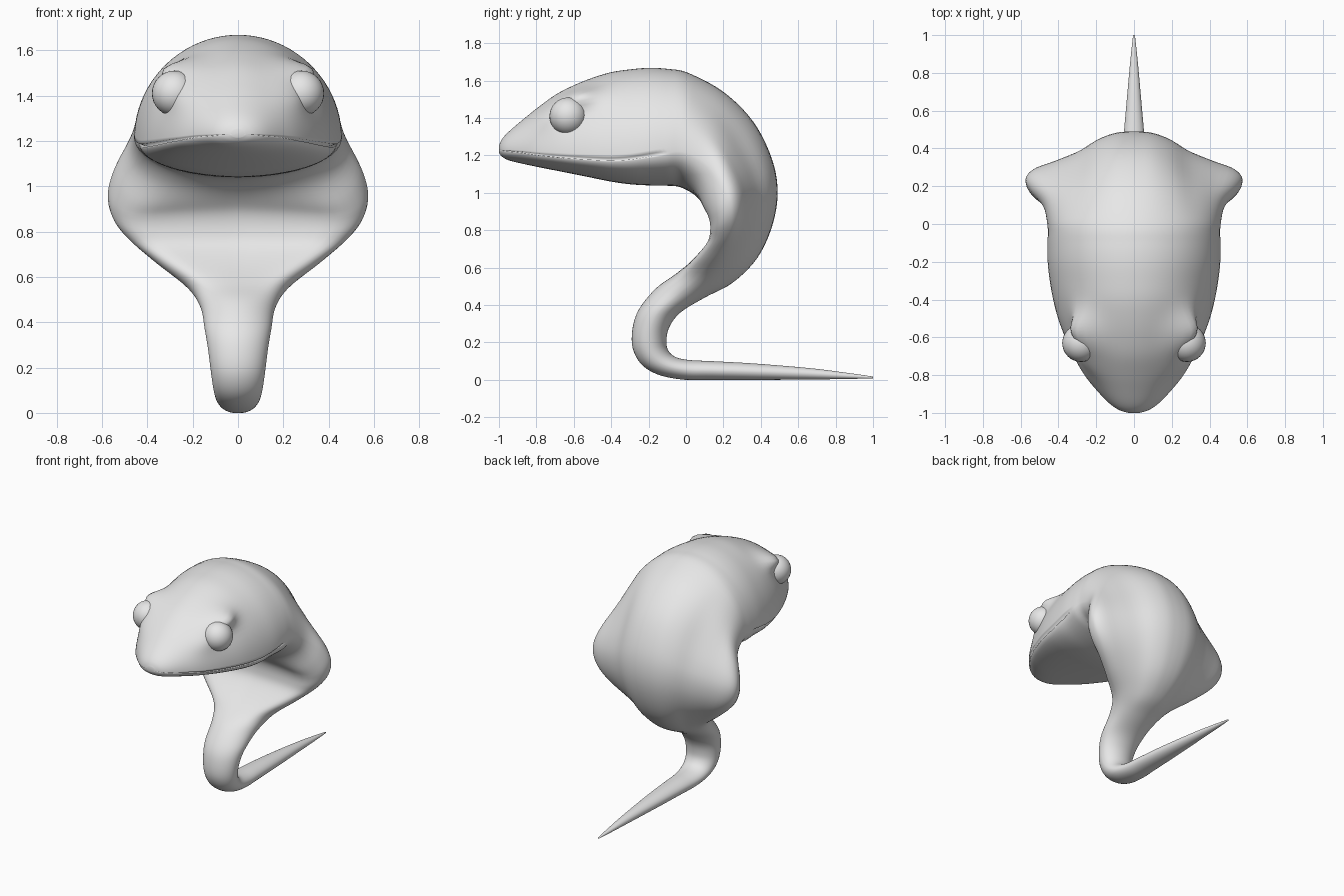
import bpy, bmesh, math
from mathutils import Vector

grey = bpy.data.materials.new("plain grey")
grey.diffuse_color = (0.8, 0.8, 0.8, 1)

# Head stations: y, top z, bottom z, half width, mouth height fraction, lip groove
HEAD = [(-1.0, 1.252, 1.215, 0.03, 0.40, 1), (-0.985, 1.285, 1.195, 0.078, 0.36, 1),
        (-0.95, 1.325, 1.175, 0.13, 0.32, 1), (-0.88, 1.385, 1.157, 0.198, 0.26, 1),
        (-0.8, 1.45, 1.14, 0.262, 0.21, 1), (-0.7, 1.523, 1.12, 0.32, 0.185, 1),
        (-0.6, 1.575, 1.10, 0.365, 0.18, 1), (-0.5, 1.615, 1.08, 0.402, 0.185, 1),
        (-0.4, 1.645, 1.06, 0.428, 0.197, 1), (-0.3, 1.66, 1.046, 0.446, 0.22, 1),
        (-0.2, 1.668, 1.04, 0.457, 0.25, 1), (-0.1, 1.663, 1.038, 0.458, 0.28, 0)]
# Neck stations: back y, back z, front y, front z, half width, side fraction, hood amount
NECK = [(0.01, 1.642, -0.03, 1.03, 0.457, 0.31, 0.0), (0.2, 1.54, 0.045, 0.99, 0.48, 0.34, 0.35),
        (0.36, 1.38, 0.105, 0.935, 0.545, 0.32, 0.85), (0.46, 1.18, 0.14, 0.88, 0.574, 0.3, 1.0),
        (0.49, 1.0, 0.148, 0.81, 0.55, 0.3, 1.0), (0.46, 0.82, 0.13, 0.74, 0.475, 0.3, 0.95),
        (0.38, 0.65, 0.06, 0.66, 0.355, 0.35, 0.75), (0.25, 0.52, -0.05, 0.57, 0.22, 0.45, 0.3),
        (0.1, 0.44, -0.16, 0.49, 0.165, 0.5, 0.0)]
# Tail stations: upper y, upper z, lower y, lower z, half width
TAIL = [(-0.03, 0.36, -0.25, 0.38, 0.147), (-0.09, 0.28, -0.285, 0.28, 0.132),
        (-0.105, 0.2, -0.285, 0.17, 0.12), (-0.09, 0.15, -0.235, 0.08, 0.11),
        (-0.05, 0.12, -0.14, 0.025, 0.1), (0.02, 0.106, 0.0, 0.0, 0.088),
        (0.14, 0.1, 0.14, 0.0, 0.079), (0.36, 0.088, 0.36, 0.0, 0.064),
        (0.66, 0.063, 0.66, 0.002, 0.038), (0.86, 0.038, 0.86, 0.005, 0.02),
        (1.0, 0.018, 1.0, 0.008, 0.005)]
# Flared hood half section: lateral, front-to-back fraction
HOOD = [(0, 1), (0.17, 0.98), (0.34, 0.88), (0.52, 0.7), (0.74, 0.55), (0.93, 0.43),
        (1, 0.29), (0.95, 0.08), (0.77, -0.05), (0.42, -0.03), (0, 0)]


def spline(rows, t):
    """Smooth interpolation through rows at parameter t (in row units)."""
    i = min(int(t), len(rows) - 2)
    f = t - i
    p1, p2 = rows[i], rows[i + 1]
    p0 = rows[max(i - 1, 0)]
    p3 = rows[min(i + 2, len(rows) - 1)]
    return [0.5 * (2 * b + (c - a) * f + (2 * a - 5 * b + 4 * c - d) * f * f
                   + (3 * b - a - 3 * c + d) * f ** 3)
            for a, b, c, d in zip(p0, p1, p2, p3)]


# One table: back y, back z, front y, front z, width, side fraction, hood, lip groove
rows = [(y, t, y, b, w, s, 0, g) for y, t, b, w, s, g in HEAD]
rows += [r + (0,) for r in NECK]
rows += [r + (0.5, 0, 0) for r in TAIL]

# Section parameter: 0 at the back, 1 at the mouth line, 2 at the front
QS = [0.96 * i / 20 for i in range(21)] + [0.985, 1.0, 1.015]
QS += [1.05 + 0.95 * i / 12 for i in range(13)]


def half_section(row):
    by, bz, fy, fz, w, s, hood, groove = row
    hood = min(max(hood, 0), 1)
    pts = []
    for q in QS:
        a = q * math.pi / 2
        u = math.sin(a)
        f = s + (1 - s if q < 1 else s) * math.cos(a)
        if q >= 1:
            u *= 1 - (0.07 if q == 1 else 0.035) * max(groove, 0)
        hq = q * 6 if q <= 1 else 6 + (q - 1) * 4
        hu, hf = spline(HOOD, hq)
        u += (hu - u) * hood
        f += (hf - f) * hood
        pts.append(Vector((max(u * w, 0), fy + (by - fy) * f, max(fz + (bz - fz) * f, 0))))
    pts[0].x = pts[-1].x = 0
    return pts


def bump(p, centre, size):
    return math.exp(-0.5 * sum(((a - c) / s) ** 2 for a, c, s in zip(p, centre, size)))


def sculpt(p):
    """Brow ridge over the eye, running forward into a fuller muzzle."""
    brow = bump(p, (0.23, -0.585, 1.505), (0.07, 0.09, 0.05))
    muzzle = bump(p, (0.23, -0.74, 1.42), (0.08, 0.07, 0.06))
    edge = min(p.x / 0.15, 1)
    return p + Vector((0.095 * brow + 0.035 * muzzle, 0, 0.015 * brow)) * edge


# Body: loft the mirrored sections from the snout to the tail tip
STEPS = 5
bm = bmesh.new()
rings = []
for k in range((len(rows) - 1) * STEPS + 1):
    half = [sculpt(p) for p in half_section(spline(rows, k / STEPS))]
    other = [Vector((-p.x, p.y, p.z)) for p in half[-2:0:-1]]
    rings.append([bm.verts.new(p) for p in half + other])
n = len(rings[0])
for r0, r1 in zip(rings, rings[1:]):
    for i in range(n):
        j = (i + 1) % n
        bm.faces.new((r0[i], r0[j], r1[j], r1[i]))
bm.faces.new(rings[0])
bm.faces.new(rings[-1])
bmesh.ops.recalc_face_normals(bm, faces=bm.faces)
mesh = bpy.data.meshes.new("snake_body")
bm.to_mesh(mesh)
bm.free()
body = bpy.data.objects.new("snake_body", mesh)
bpy.context.collection.objects.link(body)
mesh.materials.append(grey)
mesh.shade_smooth()

# Eyes
for name, side in (("left_eye", 1), ("right_eye", -1)):
    bpy.ops.mesh.primitive_uv_sphere_add(segments=32, ring_count=16, radius=0.1,
                                         location=(side * 0.28, -0.63, 1.41))
    eye = bpy.context.object
    eye.name = name
    eye.data.materials.append(grey)
    eye.data.shade_smooth()
